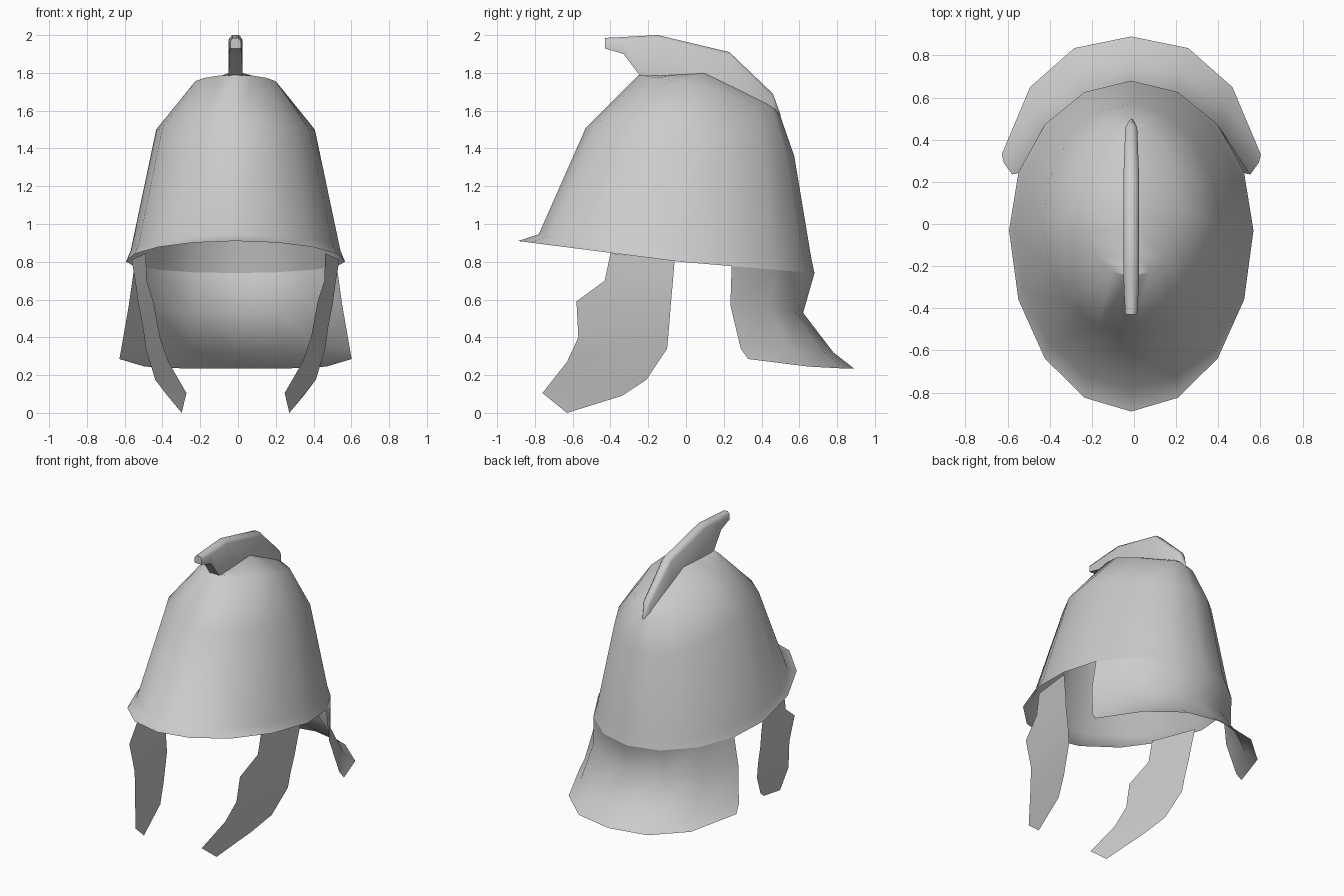
import bpy
import math

cube = bpy.data.objects.get("Cube")
if cube:
    bpy.data.objects.remove(cube, do_unlink=True)

MID = -0.013  # plane of symmetry
SIDES = 16

grey = bpy.data.materials.new("plain grey metal")
grey.use_nodes = True
colour = (0.6, 0.6, 0.6, 1)
grey.diffuse_color = colour
grey.node_tree.nodes["Principled BSDF"].inputs["Base Color"].default_value = colour


def loft(name, rows, closed=False, caps=False, angle=60):
    """Skin a list of equally long point rows with quads."""
    n = len(rows[0])
    verts = [(x + MID, y, z) for row in rows for x, y, z in row]
    faces = []
    for i in range(len(rows) - 1):
        for j in range(n if closed else n - 1):
            k = (j + 1) % n
            faces.append((i * n + j, i * n + k, (i + 1) * n + k, (i + 1) * n + j))
    if caps:
        last = (len(rows) - 1) * n
        faces.append(tuple(reversed(range(n))))
        faces.append(tuple(range(last, last + n)))
    mesh = bpy.data.meshes.new(name)
    mesh.from_pydata(verts, [], faces)
    mesh.validate()
    mesh.materials.append(grey)
    obj = bpy.data.objects.new(name, mesh)
    bpy.context.collection.objects.link(obj)
    bpy.ops.object.select_all(action="DESELECT")
    obj.select_set(True)
    bpy.context.view_layer.objects.active = obj
    bpy.ops.object.shade_smooth_by_angle(angle=math.radians(angle))
    return obj


def ring(half_width, front, side, back):
    """Egg-shaped tilted ring; front, side and back are (y, z)."""
    points = []
    for i in range(SIDES):
        t = 2 * math.pi * i / SIDES
        c = math.cos(t)
        end = front if c > 0 else back
        y, z = (s + abs(c) * (e - s) for s, e in zip(side, end))
        points.append((half_width * math.sin(t), y, z))
    return points


# Bowl with its small brim, from the rim up to the foot of the crest
bowl_rings = [
    ring(0.58, (-0.89, 0.91), (-0.03, 0.80), (0.68, 0.74)),
    ring(0.555, (-0.78, 0.945), (-0.03, 0.86), (0.665, 0.81)),
    ring(0.42, (-0.53, 1.51), (0.0, 1.50), (0.573, 1.36)),
    ring(0.23, (-0.25, 1.79), (0.08, 1.735), (0.50, 1.57)),
    ring(0.03, (-0.24, 1.78), (0.10, 1.80), (0.47, 1.62)),
]
loft("bowl", bowl_rings, closed=True)

# Crest: stations of y, bottom, top, half thickness
stations = [
    (-0.43, 1.93, 1.985, 0.028), (-0.33, 1.90, 1.99, 0.034),
    (-0.24, 1.78, 1.995, 0.037), (-0.15, 1.75, 2.0, 0.037),
    (0.23, 1.66, 1.91, 0.037), (0.46, 1.55, 1.69, 0.028),
    (0.50, 1.53, 1.58, 0.004),
]
crest_rows = []
for y, low, high, w in stations:
    shoulder = high - 0.3 * min(high - low, 0.08)
    crest_rows.append([(w / 2, y, high), (w, y, shoulder), (w, y, low),
                       (-w, y, low), (-w, y, shoulder), (-w / 2, y, high)])
loft("crest", crest_rows, closed=True, caps=True)

# Neck guard: half rows from the side corner to the back, mirrored
half_rows = [
    [(0.615, 0.33, 0.285), (0.48, 0.65, 0.245), (0.27, 0.835, 0.235), (0, 0.89, 0.235)],
    [(0.605, 0.29, 0.34), (0.45, 0.56, 0.33), (0.235, 0.73, 0.325), (0, 0.78, 0.32)],
    [(0.565, 0.235, 0.57), (0.43, 0.44, 0.55), (0.225, 0.58, 0.535), (0, 0.62, 0.53)],
    bowl_rings[0][5:9],
]
loft("neck_guard", [row + [(-x, y, z) for x, y, z in row[-2::-1]] for row in half_rows])

# Cheek guards: front and rear edge points from the tip up to the rim
cheek_rows = [
    [(0.285, -0.63, 0.0), (0.36, -0.34, 0.09)],
    [(0.26, -0.76, 0.105), (0.425, -0.21, 0.175)],
    [(0.355, -0.63, 0.27), (0.475, -0.10, 0.34)],
    [(0.40, -0.57, 0.40), (0.49, -0.09, 0.45)],
    [(0.435, -0.58, 0.59), (0.515, -0.08, 0.58)],
    [(0.47, -0.43, 0.70), (0.53, -0.07, 0.69)],
    [(0.475, -0.40, 0.845), (0.55, -0.06, 0.81)],
]
loft("left_cheek_guard", cheek_rows)
loft("right_cheek_guard", [[(-x, y, z) for x, y, z in reversed(row)] for row in cheek_rows])
